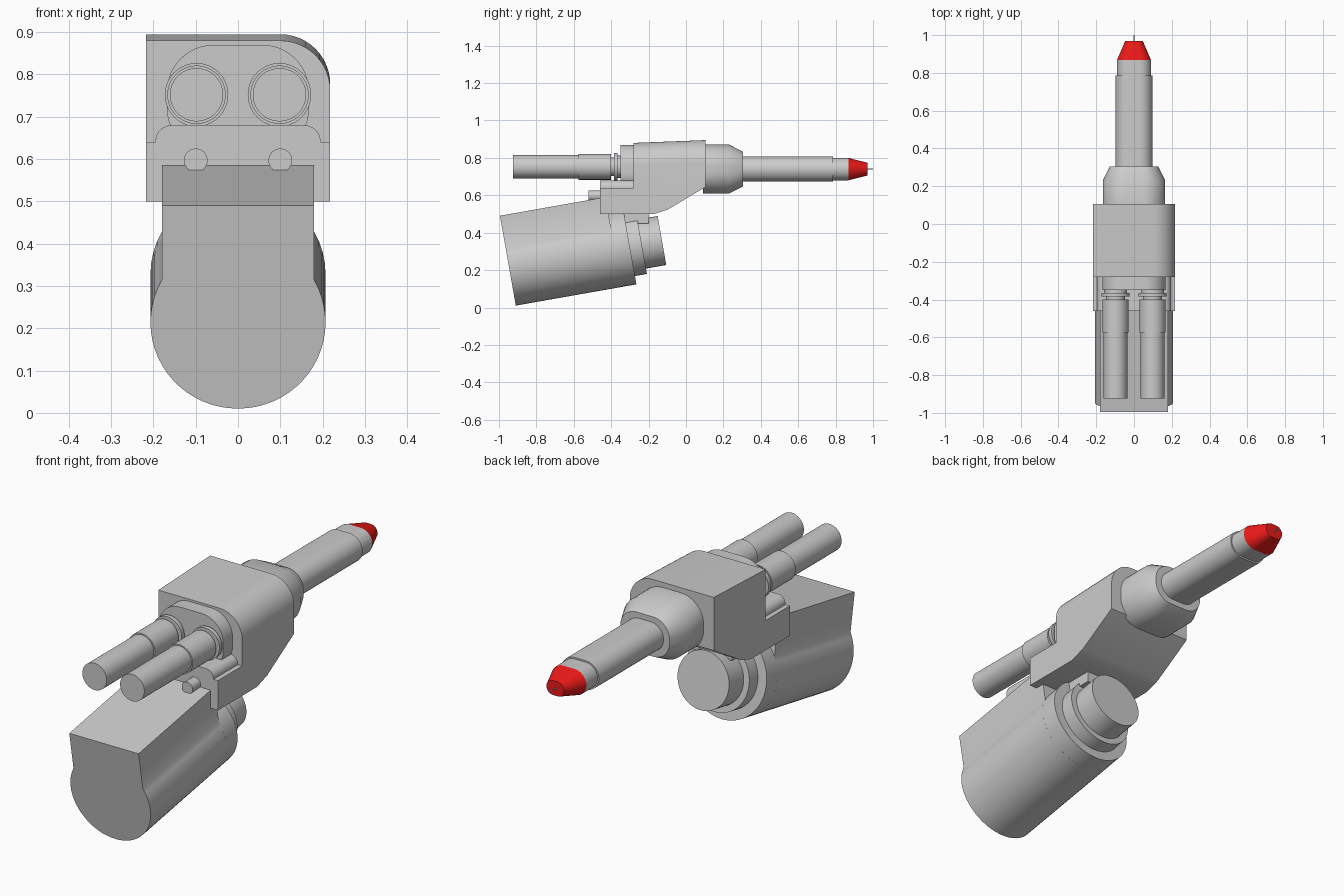
import bpy, bmesh, math
from mathutils import Vector

if "Cube" in bpy.data.objects:
    bpy.data.objects.remove(bpy.data.objects["Cube"], do_unlink=True)


def finish(name, bm, location=(0, 0, 0), tilt=0, material=None):
    bmesh.ops.recalc_face_normals(bm, faces=bm.faces)
    mesh = bpy.data.meshes.new(name)
    bm.to_mesh(mesh)
    bm.free()
    obj = bpy.data.objects.new(name, mesh)
    bpy.context.collection.objects.link(obj)
    obj.location = location
    obj.rotation_euler.x = tilt
    if material:
        mesh.materials.append(material)
    bpy.ops.object.select_all(action='DESELECT')
    obj.select_set(True)
    bpy.context.view_layer.objects.active = obj
    bpy.ops.object.shade_smooth_by_angle(angle=math.radians(30))
    return obj


def section(hx, hz, roundness, steps=12):
    """Rounded rectangle in x and z; a circle when hx equals hz."""
    r = min(hx, hz) * roundness
    points = []
    for quarter, (sx, sz) in enumerate([(1, 1), (-1, 1), (-1, -1), (1, -1)]):
        for i in range(steps + 1):
            a = math.pi / 2 * (quarter + i / steps)
            points.append((sx * (hx - r) + r * math.cos(a),
                           sz * (hz - r) + r * math.sin(a)))
    return points


def skin(rings):
    bm = bmesh.new()
    loops = [[bm.verts.new(p) for p in ring] for ring in rings]
    for a, b in zip(loops, loops[1:]):
        for i in range(len(a)):
            j = (i + 1) % len(a)
            bm.faces.new((a[i], a[j], b[j], b[i]))
    bm.faces.new(loops[0])
    bm.faces.new(loops[-1])
    bmesh.ops.remove_doubles(bm, verts=bm.verts, dist=1e-5)
    return bm


def loft(name, stations, roundness=1, **options):
    """Join sections given as (y, half width, half height)."""
    rings = [[(x, y, z) for x, z in section(hx, hz, roundness)]
             for y, hx, hz in stations]
    return finish(name, skin(rings), **options)


def turned(name, steps, **options):
    """Stepped round part given as (start, end, radius)."""
    return loft(name, [(y, r, r) for a, b, r in steps for y in (a, b)], **options)


def extrude(name, rings, bevel=0, bevel_above=0, **options):
    """Skin two end outlines, rounding the upper edges that run along y."""
    bm = skin(rings)
    if bevel:
        edges = [e for e in bm.edges
                 if min(v.co.z for v in e.verts) > bevel_above
                 and abs(e.verts[0].co.y - e.verts[1].co.y) > 0.1]
        bmesh.ops.bevel(bm, geom=edges, offset=bevel, segments=12,
                        profile=0.5, affect='EDGES')
    return finish(name, bm, **options)


def block(name, hx, y0, y1, z0, z1, **options):
    outline = [(-hx, z0), (hx, z0), (hx, z1), (-hx, z1)]
    return extrude(name, [[(x, y, z) for x, z in outline] for y in (y0, y1)],
                   **options)


red = bpy.data.materials.new("red")
red.use_nodes = True
red.diffuse_color = (0.85, 0.01, 0.01, 1)
red.node_tree.nodes["Principled BSDF"].inputs["Base Color"].default_value = red.diffuse_color

# Main housing with rounded shoulders, sloping belly and front shelf
side = [(-0.28, 0.88), (-0.28, 0.64), (-0.46, 0.64), (-0.46, 0.5),
        (-0.17, 0.5), (-0.095, 0.525), (0.105, 0.645), (0.105, 0.895)]
extrude("housing", [[(x, y, z) for y, z in side] for x in (-0.218, 0.218)],
        bevel=0.118, bevel_above=0.8)
block("shelf_riser", 0.195, -0.46, -0.27, 0.62, 0.68, bevel=0.038, bevel_above=0.65)
loft("front_boss", [(-0.35, 0.168, 0.13), (-0.27, 0.168, 0.13)],
     roundness=0.85, location=(0, 0, 0.74))

# Rear nose, flattened shaft and tip
loft("rear_nose", [(0.09, 0.165, 0.131), (0.23, 0.165, 0.131), (0.305, 0.128, 0.093)],
     roundness=0.9, location=(0, 0, 0.74))
loft("rear_shaft", [(0.29, 0.097, 0.067), (0.785, 0.097, 0.067),
                    (0.785, 0.09, 0.06), (0.868, 0.09, 0.06)], location=(0, 0, 0.74))
loft("rear_tip", [(0.868, 0.09, 0.06), (0.97, 0.046, 0.034)],
     location=(0, 0, 0.74), material=red)
turned("tip_needle", [(0.96, 1.0, 0.003)], location=(0, 0, 0.74))

# Twin front barrels and the pins below them
for label, sx in (("left", 1), ("right", -1)):
    turned(label + "_barrel", [(-0.925, -0.575, 0.063), (-0.575, -0.4, 0.069),
                               (-0.4, -0.385, 0.05), (-0.385, -0.365, 0.075),
                               (-0.365, -0.34, 0.06)],
           location=(sx * 0.098, 0, 0.752))
    turned(label + "_pin", [(-0.52, -0.45, 0.028)], location=(sx * 0.1, 0, 0.597))

# Tilted lower motor: keyhole casing, then stepped round end
tilt = math.radians(10)
origin = Vector((0, -0.946, 0.214))
radius, half_width, top = 0.207, 0.18, 0.281
start = math.acos(half_width / radius)
sweep = math.pi + 2 * start
arc = [start - sweep * i / 40 for i in range(41)]
keyhole = [(radius * math.cos(a), radius * math.sin(a)) for a in arc]
keyhole += [(-half_width, top), (half_width, top)]
extrude("motor_casing", [[(x, y, z) for x, z in keyhole] for y in (0, 0.573)],
        location=origin, tilt=tilt)
turned("motor_end", [(0.573, 0.655, radius), (0.655, 0.72, 0.162), (0.72, 0.83, 0.133)],
       location=origin, tilt=tilt)
block("motor_mount", 0.1, -0.33, -0.2, 0.45, 0.52)
